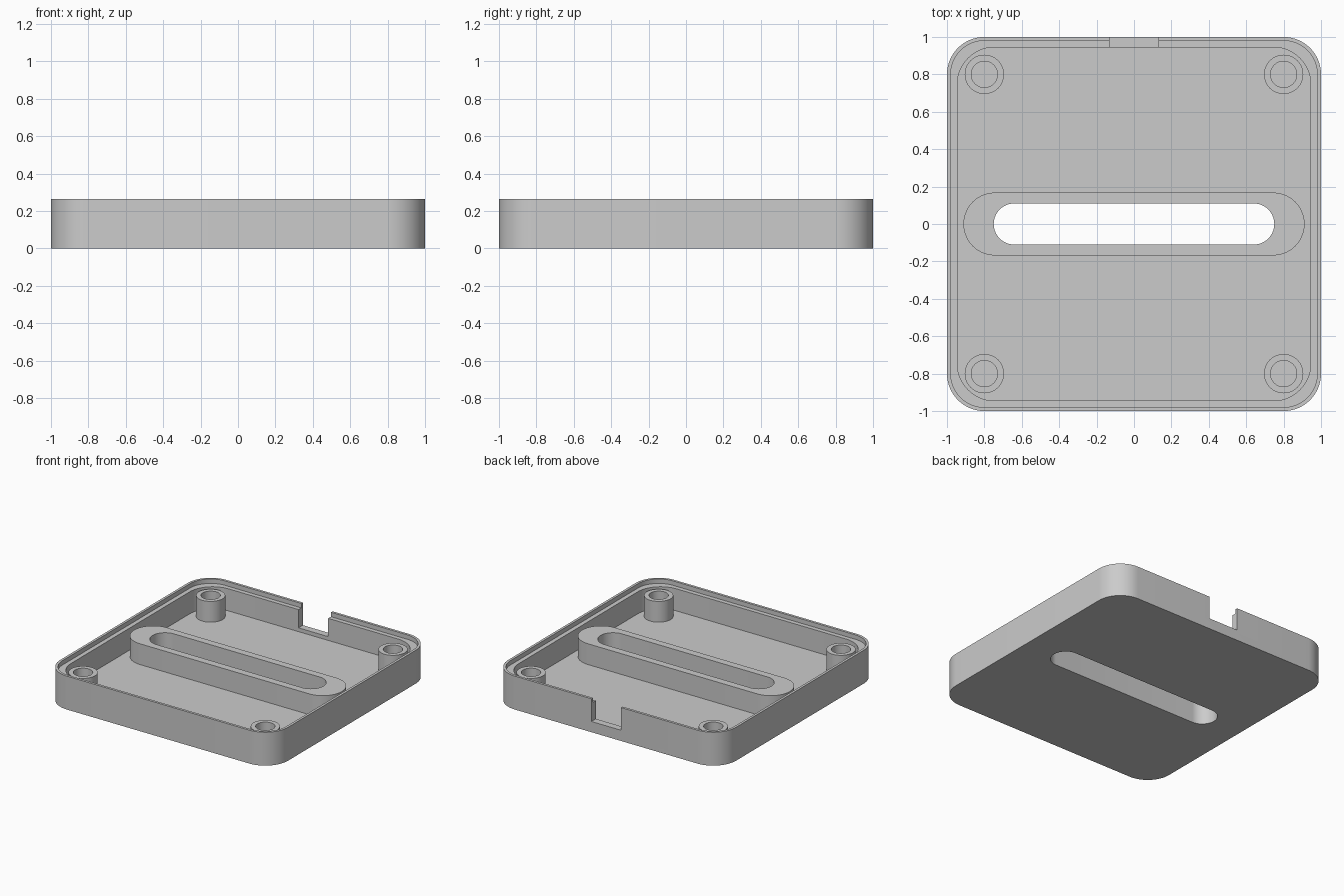
import bpy, bmesh
from math import cos, sin, pi

cube = bpy.data.objects.get("Cube")
if cube:
    bpy.data.objects.remove(cube, do_unlink=True)

HEIGHT, FLOOR, LEDGE, POST_TOP = 0.265, 0.055, 0.23, 0.22

grey = bpy.data.materials.new("plain grey")
grey.use_nodes = True
grey.diffuse_color = (0.6, 0.6, 0.6, 1)
grey.node_tree.nodes["Principled BSDF"].inputs["Base Color"].default_value = (0.6, 0.6, 0.6, 1)


def prism(name, hx, hy, radius, z0, z1, cx=0, cy=0, steps=14):
    """Upright rounded rectangle, slot or cylinder, given by half sizes and corner radius."""
    pts = []
    for k, (sx, sy) in enumerate([(1, 1), (-1, 1), (-1, -1), (1, -1)]):
        for i in range(steps + 1 if radius else 1):
            a = (k + i / steps) * pi / 2
            pts.append((cx + sx * (hx - radius) + radius * cos(a),
                        cy + sy * (hy - radius) + radius * sin(a), z0))
    bm = bmesh.new()
    base = bm.faces.new([bm.verts.new(p) for p in pts])
    top = bmesh.ops.extrude_face_region(bm, geom=[base])["geom"]
    bmesh.ops.translate(bm, vec=(0, 0, z1 - z0),
                        verts=[g for g in top if isinstance(g, bmesh.types.BMVert)])
    bmesh.ops.remove_doubles(bm, verts=bm.verts, dist=1e-5)
    bmesh.ops.recalc_face_normals(bm, faces=bm.faces)
    mesh = bpy.data.meshes.new(name)
    bm.to_mesh(mesh)
    bm.free()
    mesh.materials.append(grey)
    obj = bpy.data.objects.new(name, mesh)
    bpy.context.collection.objects.link(obj)
    return obj


def activate(obj):
    bpy.ops.object.select_all(action='DESELECT')
    obj.select_set(True)
    bpy.context.view_layer.objects.active = obj


def carve(obj, *cutters):
    """Subtract the cutters, remove them and smooth the round walls."""
    activate(obj)
    for cutter in cutters:
        cutter.hide_render = True
        mod = obj.modifiers.new("cut", 'BOOLEAN')
        mod.operation, mod.solver, mod.object = 'DIFFERENCE', 'EXACT', cutter
        bpy.ops.object.modifier_apply(modifier=mod.name)
        bpy.data.objects.remove(cutter, do_unlink=True)
    bpy.ops.object.shade_smooth_by_angle(angle=pi / 6)


def slot_cutter():
    return prism("slot_cutter", 0.75, 0.11, 0.11, -0.1, 0.5)


# Tray with cavity, stepped lip, cable notch at the back and slot in the floor
tray = prism("tray", 1, 1, 0.2, 0, HEIGHT)
carve(tray,
      prism("cavity_cutter", 0.945, 0.945, 0.2, FLOOR, 0.5),
      prism("lip_cutter", 0.98, 0.98, 0.18, LEDGE, 0.5),
      prism("notch_cutter", 0.13, 0.15, 0, 0.085, 0.5, cy=1),
      slot_cutter())

# Raised rim around the slot
rim = prism("slot_rim", 0.912, 0.168, 0.168, FLOOR, POST_TOP)
carve(rim, slot_cutter())

# Hollow screw posts in the corners
for side, x in (("left", 0.8), ("right", -0.8)):
    for end, y in (("front", -0.8), ("back", 0.8)):
        post = prism(f"screw_post_{end}_{side}", 0.105, 0.105, 0.105, FLOOR, POST_TOP, x, y)
        carve(post, prism("bore_cutter", 0.07, 0.07, 0.07, -0.1, 0.5, x, y))
